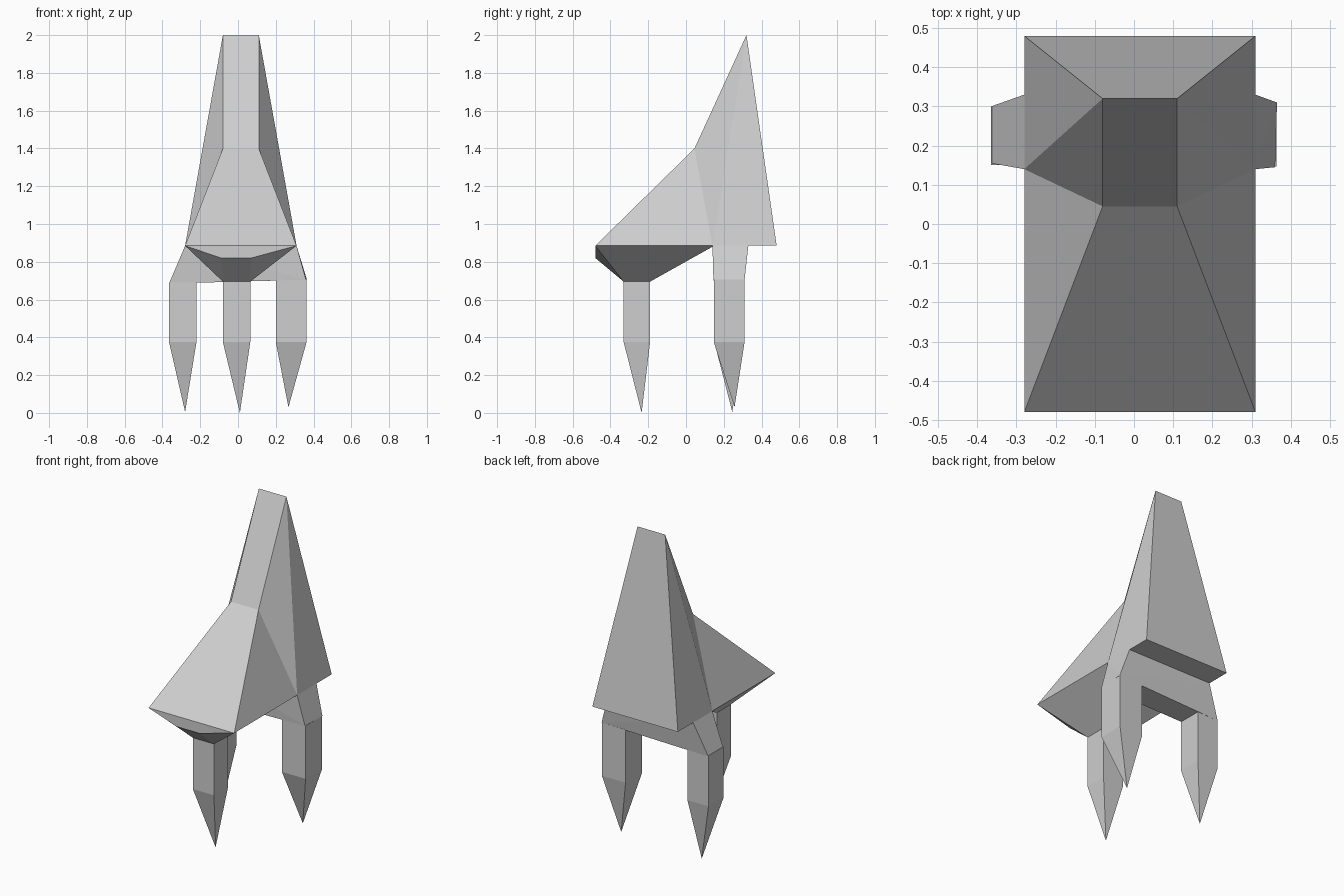
import bpy, bmesh

if "Cube" in bpy.data.objects:
    bpy.data.objects.remove(bpy.data.objects["Cube"], do_unlink=True)

# Single flat grey
GREY = (0.62, 0.62, 0.62, 1.0)
mat = bpy.data.materials.new("light grey")
mat.use_nodes = True
mat.diffuse_color = GREY
bsdf = next(n for n in mat.node_tree.nodes if n.type == 'BSDF_PRINCIPLED')
bsdf.inputs["Base Color"].default_value = GREY


def finish(name, bm):
    bmesh.ops.recalc_face_normals(bm, faces=bm.faces)
    mesh = bpy.data.meshes.new(name)
    bm.to_mesh(mesh)
    bm.free()
    mesh.materials.append(mat)
    obj = bpy.data.objects.new(name, mesh)
    bpy.context.collection.objects.link(obj)
    return obj


def hull(name, points):
    """Convex faceted solid around a few points."""
    bm = bmesh.new()
    for p in points:
        bm.verts.new(p)
    bmesh.ops.convex_hull(bm, input=bm.verts)
    bmesh.ops.dissolve_limit(bm, angle_limit=0.01, verts=bm.verts, edges=bm.edges)
    return finish(name, bm)


def rect(x0, x1, y0, y1, z):
    return [(x0, y0, z), (x1, y0, z), (x1, y1, z), (x0, y1, z)]


BASE = 0.885          # height of the body's lower rim
XR, XL = -0.28, 0.31  # right and left rim

# Body: wide rim rising over a sloped front to a narrow ridge
bm = bmesh.new()
sides = []
for rim, ridge in ((XR, -0.08), (XL, 0.11)):
    front, fold, back, top, mid = [bm.verts.new(p) for p in (
        (rim, -0.48, BASE), (rim, 0.14, BASE), (rim, 0.48, BASE),
        (ridge, 0.32, 2.0), (ridge, 0.045, 1.40))]
    for tri in ((front, fold, mid), (fold, top, mid), (fold, back, top)):
        bm.faces.new(tri)
    sides.append((front, fold, back, top, mid))
r, l = sides
bm.faces.new((r[0], l[0], l[4], r[4]))              # front slope
bm.faces.new((r[4], l[4], l[3], r[3]))              # upper slope
bm.faces.new((r[3], l[3], l[2], r[2]))              # back
bm.faces.new((r[0], r[1], r[2], l[2], l[1], l[0]))  # underside
finish("body", bm)

# Front underside funnelling into the front leg
hull("front_leg_mount",
     rect(XR, XL, -0.48, 0.15, BASE)
     + [(-0.09, -0.48, 0.82), (0.07, -0.48, 0.82)]
     + rect(-0.08, 0.065, -0.33, -0.19, 0.695))

# Rear block bridging the two rear legs, slightly wider at the bottom
hull("rear_leg_mount",
     rect(XR, XL, 0.14, 0.33, BASE)
     + [(-0.365, 0.155, 0.685), (-0.365, 0.30, 0.685),
        (0.36, 0.145, 0.705), (0.365, 0.31, 0.705)])

# Legs: square shafts ending in points
legs = {
    "front_leg": (-0.08, 0.065, -0.33, -0.19, 0.695, (0.01, -0.235, 0.0)),
    "rear_leg_right": (-0.365, -0.22, 0.15, 0.30, 0.69, (-0.28, 0.245, 0.005)),
    "rear_leg_left": (0.20, 0.363, 0.147, 0.31, 0.705, (0.267, 0.257, 0.03)),
}
for name, (x0, x1, y0, y1, top, tip) in legs.items():
    hull(name, rect(x0, x1, y0, y1, top) + rect(x0, x1, y0, y1, 0.375) + [tip])
